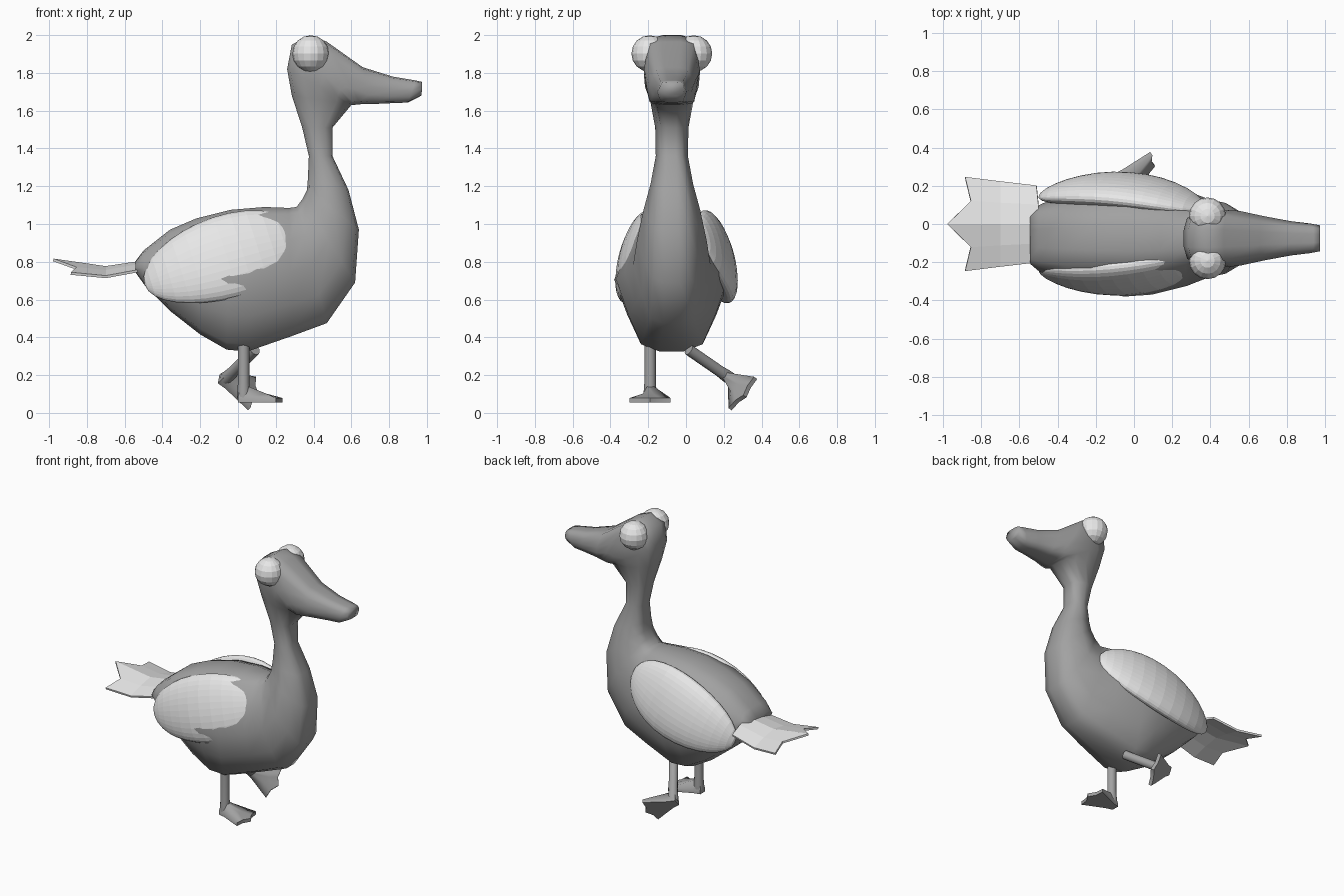
import bpy, bmesh, math
from mathutils import Matrix, Vector

if "Cube" in bpy.data.objects:
    bpy.data.objects.remove(bpy.data.objects["Cube"])

MID = -0.075  # y of the body's symmetry plane


def material(name, v):
    m = bpy.data.materials.new(name)
    m.diffuse_color = (v, v, v, 1)
    m.use_nodes = True
    m.node_tree.nodes["Principled BSDF"].inputs["Base Color"].default_value = m.diffuse_color
    return m


GREY = material("mid_grey", 0.36)
LIGHT = material("light_grey", 0.8)


def make(name, bm, mat, smooth=None):
    bmesh.ops.recalc_face_normals(bm, faces=bm.faces[:])
    me = bpy.data.meshes.new(name)
    bm.to_mesh(me)
    bm.free()
    me.materials.append(mat)
    ob = bpy.data.objects.new(name, me)
    bpy.context.collection.objects.link(ob)
    if smooth:
        bpy.ops.object.select_all(action='DESELECT')
        ob.select_set(True)
        bpy.context.view_layer.objects.active = ob
        bpy.ops.object.shade_smooth_by_angle(angle=math.radians(smooth))
    return ob


def loft(bm, rings):
    rows = [[bm.verts.new(p) for p in r] for r in rings]
    n = len(rows[0])
    for a, b in zip(rows, rows[1:]):
        for i in range(n):
            j = (i + 1) % n
            bm.faces.new((a[i], a[j], b[j], b[i]))
    bm.faces.new(rows[0])
    bm.faces.new(rows[-1])


# Body, neck, head and beak: one loft.
# Each ring: top x, top z, bottom x, bottom z, half width, shoulder width ratio
RINGS = [
    (-.545, .80, -.54, .74, .135, .8), (-.50, .86, -.49, .67, .175, .7),
    (-.36, .97, -.36, .54, .235, .6), (-.22, 1.03, -.20, .415, .28, .56),
    (-.04, 1.075, -.06, .335, .305, .55), (.14, 1.09, .05, .325, .295, .55),
    (.27, 1.085, .28, .405, .25, .55), (.31, 1.09, .47, .475, .205, .55),
    (.34, 1.13, .62, .69, .185, .55), (.365, 1.18, .64, .97, .15, .6),
    (.37, 1.24, .585, 1.18, .113, .65), (.375, 1.36, .50, 1.36, .085, .65),
    (.34, 1.51, .50, 1.51, .088, .65), (.285, 1.68, .60, 1.63, .115, .7),
    (.26, 1.82, .615, 1.63, .142, .75), (.285, 1.95, .625, 1.632, .148, .8),
    (.38, 2.0, .635, 1.633, .148, .8), (.47, 1.965, .65, 1.634, .142, .8),
    (.66, 1.83, .71, 1.635, .115, .75), (.82, 1.78, .82, 1.64, .09, .75),
    (.94, 1.76, .90, 1.643, .078, .75), (.975, 1.752, .972, 1.68, .068, .75)]


def section(tx, tz, bx, bz, w, k):
    half = [(k * .4, 1), (k, .9), ((1 + k) / 2, .5), (1, 0),
            ((1 + k) / 2, -.5), (k, -.9), (k * .4, -1)]
    pts = half + [(-y, h) for y, h in reversed(half)]
    top, bot = Vector((tx, MID, tz)), Vector((bx, MID, bz))
    return [bot.lerp(top, (h + 1) / 2) + Vector((0, y * w, 0)) for y, h in pts]


bm = bmesh.new()
loft(bm, [section(*r) for r in RINGS])
make("body", bm, GREY, 80)

# Eyes
for name, y in (("left_eye", .042), ("right_eye", -.192)):
    bm = bmesh.new()
    bmesh.ops.create_uvsphere(bm, u_segments=16, v_segments=8, radius=.097,
                              matrix=Matrix.Translation((.385, y, 1.902)))
    make(name, bm, LIGHT)

# Wings: flattened, bowed round the body, pitched and leaning in at the top
for name, s, y in (("left_wing", 1, .178), ("right_wing", -1, -.278)):
    bm = bmesh.new()
    bmesh.ops.create_uvsphere(bm, u_segments=32, v_segments=16, radius=1,
                              matrix=Matrix.Rotation(math.pi / 2, 4, 'Y'))
    for v in bm.verts:
        x, t, z = v.co
        # narrower towards the tail, ends bent inward
        v.co = (x * .45, t * .078 - s * .065 * x * x, z * (.228 + .015 * x))
    bm.transform(Matrix.Translation((-.065, y, .825))
                 @ Matrix.Rotation(s * math.radians(15), 4, 'X')
                 @ Matrix.Rotation(math.radians(-17), 4, 'Y'))
    make(name, bm, LIGHT)

# Tail: arched plate with three points
bm = bmesh.new()
half_rows = [[(-.50, 0, .80), (-.50, .10, .785), (-.51, .20, .755)],
             [(-.70, 0, .77), (-.70, .11, .75), (-.70, .222, .72)],
             [(-.978, 0, .81), (-.855, .12, .765), (-.885, .245, .738)]]
rows = [[bm.verts.new((x, -y, z)) for x, y, z in r[:0:-1]]
        + [bm.verts.new(p) for p in r] for r in half_rows]
for a, b in zip(rows, rows[1:]):
    for i in range(4):
        bm.faces.new((a[i], a[i + 1], b[i + 1], b[i]))
tail = make("tail", bm, LIGHT)
solid = tail.modifiers.new("thickness", 'SOLIDIFY')
solid.thickness = .014
solid.offset = 0


# Legs with webbed feet, built in a frame of forward, side and up axes
def leg(name, sole, fwd, side, length):
    f = Vector(fwd).normalized()
    s = Vector(side)
    s = (s - f * s.dot(f)).normalized()
    u = f.cross(s)
    m = Matrix((f, s, u)).transposed().to_4x4()
    m.translation = Vector(sole)
    bm = bmesh.new()
    # Shank
    loft(bm, [[(r * math.cos(a), r * math.sin(a), z)
               for a in (i * math.pi / 6 for i in range(12))]
              for z, r in ((.02, .034), (.06, .034), (.11, .03), (length, .03))])
    # Webbed foot: wedge from ankle to spread toes
    plan = [(-.03, -.028), (.02, -.04), (.17, -.108), (.175, -.05), (.205, 0),
            (.175, .05), (.17, .108), (.02, .04), (-.03, .028)]
    loft(bm, [[(x, y, 0) for x, y in plan],
              [(x, y, .024) for x, y in plan],
              [(x * .7, y * .35, .095 - max(x, 0) * .28) for x, y in plan]])
    bm.transform(m)
    make(name, bm, GREY, 60)


leg("right_leg", (.03, -.19, .055), (1, 0, 0), (0, 1, 0), .32)
leg("left_leg", (-.077, .258, .166), (.82, .29, -.39), (.26, .66, .70), .34)
